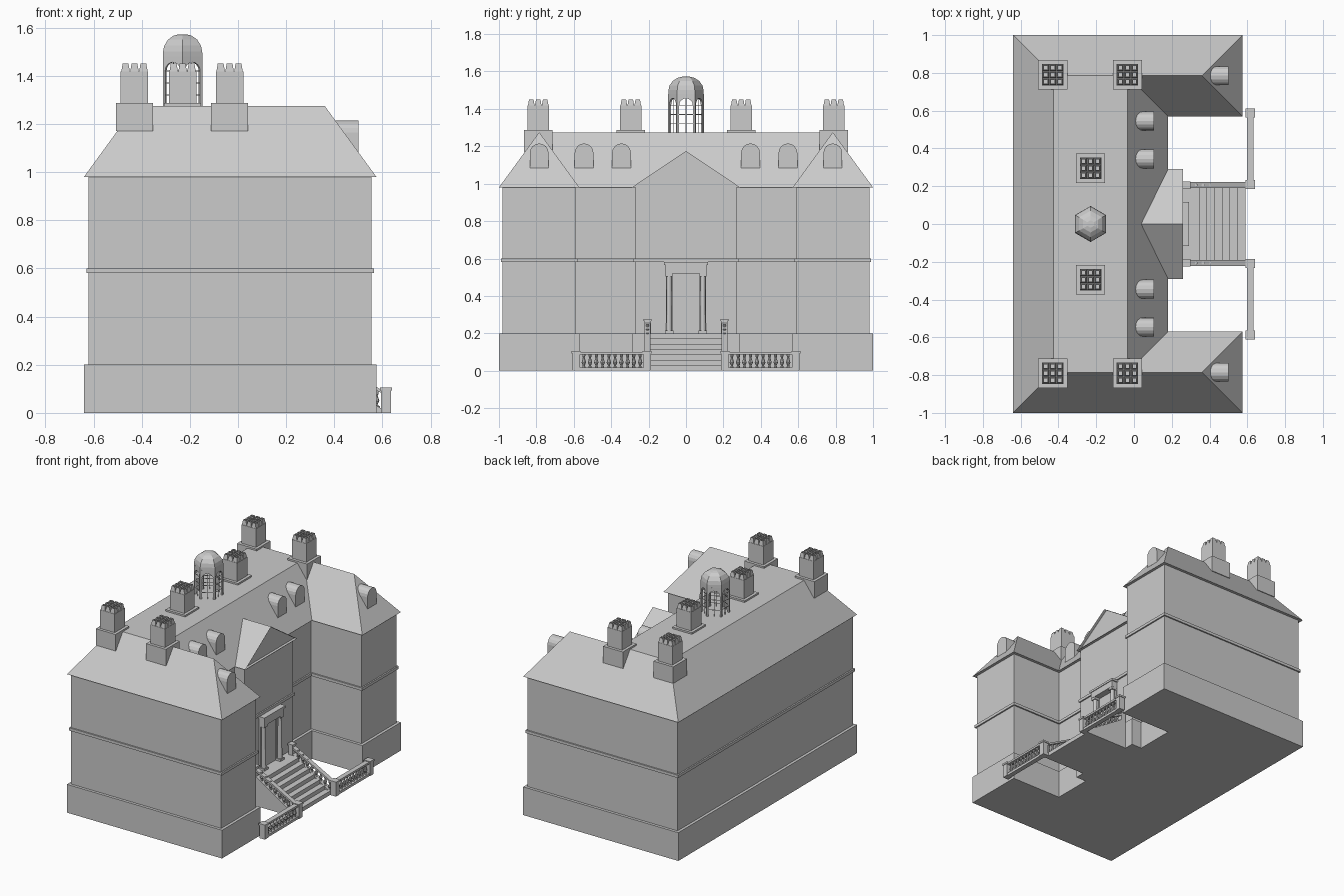
import bpy, bmesh, math
from mathutils import Matrix, Vector

if "Cube" in bpy.data.objects:
    bpy.data.objects.remove(bpy.data.objects["Cube"])

stone = bpy.data.materials.new("pale grey stone")
stone.diffuse_color = (0.6, 0.6, 0.6, 1)
stone.use_nodes = True
stone.node_tree.nodes["Principled BSDF"].inputs["Base Color"].default_value = stone.diffuse_color


def finish(name, bm):
    bmesh.ops.recalc_face_normals(bm, faces=bm.faces)
    me = bpy.data.meshes.new(name)
    bm.to_mesh(me)
    bm.free()
    me.materials.append(stone)
    ob = bpy.data.objects.new(name, me)
    bpy.context.collection.objects.link(ob)
    return ob


def prism(bm, pts, axis, a, b, mat=Matrix()):
    """Extrude a 2D outline along an axis from a to b."""
    place = {'x': lambda p, t: (t, p[0], p[1]),
             'y': lambda p, t: (p[0], t, p[1]),
             'z': lambda p, t: (p[0], p[1], t)}[axis]
    lo = [bm.verts.new(mat @ Vector(place(p, a))) for p in pts]
    hi = [bm.verts.new(mat @ Vector(place(p, b))) for p in pts]
    n = len(pts)
    for i in range(n):
        j = (i + 1) % n
        bm.faces.new((lo[i], lo[j], hi[j], hi[i]))
    return bm.faces.new(lo[::-1]), bm.faces.new(hi)


def box(bm, x0, x1, y0, y1, z0, z1, mat=Matrix()):
    prism(bm, [(x0, y0), (x1, y0), (x1, y1), (x0, y1)], 'z', z0, z1, mat)


def rings(bm, profile, n, x, y, z=0, phase=0.0):
    """Turn a (radius, height) profile around a vertical axis with n sides."""
    loops = []
    for r, h in profile:
        loops.append([bm.verts.new((x + r * math.cos(phase + math.tau * k / n),
                                    y + r * math.sin(phase + math.tau * k / n), z + h))
                      for k in range(n)])
    for a, b in zip(loops, loops[1:]):
        for k in range(n):
            j = (k + 1) % n
            bm.faces.new((a[k], a[j], b[j], b[k]))
    bm.faces.new(loops[0][::-1])
    bm.faces.new(loops[-1])


# House plan: U shape with a projecting centre bay, inset by d
def plan(d):
    half = [(-.64 + d, -1 + d), (.575 - d, -1 + d), (.575 - d, -.57 - d),
            (.18 - d, -.57 - d), (.18 - d, -.29 + d), (.26 - d, -.29 + d)]
    return half + [(x, -y) for x, y in reversed(half)]


for name, d, z0, z1 in (("plinth", 0, 0, .2), ("walls", .02, .2, .98),
                        ("belt_course", .01, .58, .6)):
    bm = bmesh.new()
    prism(bm, plan(d), 'z', z0, z1)
    finish(name, bm)

# Hipped roof with a flat deck
bm = bmesh.new()
E, T = .98, 1.275
co = [(-.64, -1, E), (.575, -1, E), (.575, -.57, E), (.18, -.57, E),
      (.18, .57, E), (.575, .57, E), (.575, 1, E), (-.64, 1, E),
      (-.425, -.785, T), (.36, -.785, T), (-.035, -.785, T),
      (-.035, .785, T), (.36, .785, T), (-.425, .785, T)]
v = [bm.verts.new(c) for c in co]
for f in ((0, 1, 9, 10, 8), (1, 2, 9), (2, 3, 10, 9), (3, 4, 11, 10), (4, 5, 12, 11),
          (5, 6, 12), (6, 7, 13, 11, 12), (7, 0, 8, 13), (8, 10, 11, 13),
          (7, 6, 5, 4, 3, 2, 1, 0)):
    bm.faces.new([v[i] for i in f])
finish("roof", bm)

# Pediment with recessed gable
bm = bmesh.new()
_, front = prism(bm, [(-.29, E), (.29, E), (0, 1.175)], 'x', .04, .26)
bmesh.ops.inset_region(bm, faces=[front], thickness=.012)
bmesh.ops.translate(bm, verts=front.verts, vec=(-.02, 0, 0))
finish("pediment", bm)

# Arched dormers
bm = bmesh.new()
arch = [(.05 * math.cos(math.pi * k / 8), 1.165 + .05 * math.sin(math.pi * k / 8))
        for k in range(9)]
for x, y in ((.5, .785), (.105, .545), (.105, .345)):
    for s in (-1, 1):
        prism(bm, [(-.05, 1.083), (.05, 1.083)] + arch, 'x', x - .11, x,
              Matrix.Translation((0, s * y, 0)))
finish("dormers", bm)

# Chimney stacks, each with nine hollow tapered pots
stacks, pots = bmesh.new(), bmesh.new()
for x, y, z0 in ((-.43, .79, 1.17), (-.035, .79, 1.17), (-.23, .295, 1.27)):
    for s in (-1, 1):
        c = s * y
        box(stacks, x - .077, x + .077, c - .077, c + .077, z0, 1.287)
        box(stacks, x - .057, x + .057, c - .057, c + .057, 1.287, 1.418)
        for i in (-1, 0, 1):
            for j in (-1, 0, 1):
                rings(pots, [(.025, 0), (.017, .033), (.012, .033), (.012, .005)], 4,
                      x + i * .037, c + j * .037, 1.418, math.pi / 4)
finish("chimney_stacks", stacks)
finish("chimney_pots", pots)

# Hexagonal cupola: arched sides, glazing bars, dome
walls, bars, dome = bmesh.new(), bmesh.new(), bmesh.new()
CX, R = -.23, .095
A, W = R * math.cos(math.pi / 6), R / 2
inner = W - .011
curve = [(inner * math.cos(math.pi * k / 8), 1.42 + inner * math.sin(math.pi * k / 8))
         for k in range(9)]
side = ([(-inner, 1.27), (-W, 1.27), (-W, 1.48), (W, 1.48), (W, 1.27), (inner, 1.27)]
        + curve)
for k in range(6):
    m = Matrix.Translation((CX, 0, 0)) @ Matrix.Rotation(k * math.pi / 3, 4, 'Z')
    prism(walls, side, 'x', A - .012, A, m)
    box(bars, A - .008, A - .005, -.0015, .0015, 1.27, 1.458, m)
    for z in (1.32, 1.37, 1.42):
        box(bars, A - .008, A - .005, -inner, inner, z - .0015, z + .0015, m)
rings(dome, [(R, 1.475), (R * .99, 1.5), (.088, 1.525), (.07, 1.55), (.045, 1.566),
             (.02, 1.572)], 6, CX, 0, 0, math.pi / 6)
finish("cupola_arches", walls)
finish("cupola_glazing_bars", bars)
finish("cupola_dome", dome)

# Doorway: door, columns, entablature
bm = bmesh.new()
box(bm, .235, .245, -.07, .07, .2, .515)
finish("door", bm)
bm = bmesh.new()
for s in (-1, 1):
    m = Matrix.Translation((0, s * .09, 0))
    box(bm, .235, .25, -.018, .018, .2, .52, m)
    box(bm, .245, .285, -.022, .022, .2, .215, m)
    box(bm, .247, .283, -.019, .019, .505, .52, m)
    rings(bm, [(.016, .215), (.013, .505)], 12, .265, s * .09)
finish("door_columns", bm)
bm = bmesh.new()
box(bm, .235, .285, -.11, .11, .52, .565)
box(bm, .235, .29, -.117, .117, .565, .58)
finish("entablature", bm)

# Entrance steps
bm = bmesh.new()
stair = [(.25, 0)]
for k in range(7):
    x = .59 - .0407 * k
    stair += [(x, k * .2 / 7), (x, (k + 1) * .2 / 7)]
prism(bm, stair + [(.25, .2)], 'y', -.19, .19)
finish("steps", bm)

# Balustrades beside the steps and along the forecourt
posts, rails, bal = bmesh.new(), bmesh.new(), bmesh.new()
vase = [(.008, 0), (.008, .008), (.005, .014), (.012, .03), (.005, .055),
        (.008, .064), (.008, .075)]
slope = lambda x: .2 * (.6 - x) / .31
for s in (-1, 1):
    for y in (.588, .208):
        box(posts, .594, .636, s * y - .02, s * y + .02, 0, .1)
        box(posts, .59, .64, s * y - .024, s * y + .024, .092, .105)
    box(posts, .262, .296, s * .205 - .017, s * .205 + .017, .18, .265)
    box(posts, .258, .3, s * .205 - .021, s * .205 + .021, .265, .277)
    a, b = sorted((s * .22, s * .58))
    box(rails, .598, .632, a, b, 0, .018)
    box(rails, .598, .632, a, b, .086, .1)
    for k in range(10):
        rings(bal, vase, 8, .615, s * (.245 + .0335 * k), .014)
    a, b = sorted((s * .19, s * .222))
    prism(rails, [(.6, 0), (.6, .015), (.28, slope(.28) + .012), (.26, .2), (.26, 0)],
          'y', a, b)
    prism(rails, [(.6, .08), (.6, .094), (.28, slope(.28) + .058), (.28, slope(.28) + .044)],
          'y', a, b)
    for k in range(8):
        x = .575 - .035 * k
        rings(bal, [(r, h * .85) for r, h in vase], 8, x, s * .206, slope(x) + .008)
finish("balustrade_posts", posts)
finish("balustrade_rails", rails)
finish("balusters", bal)
